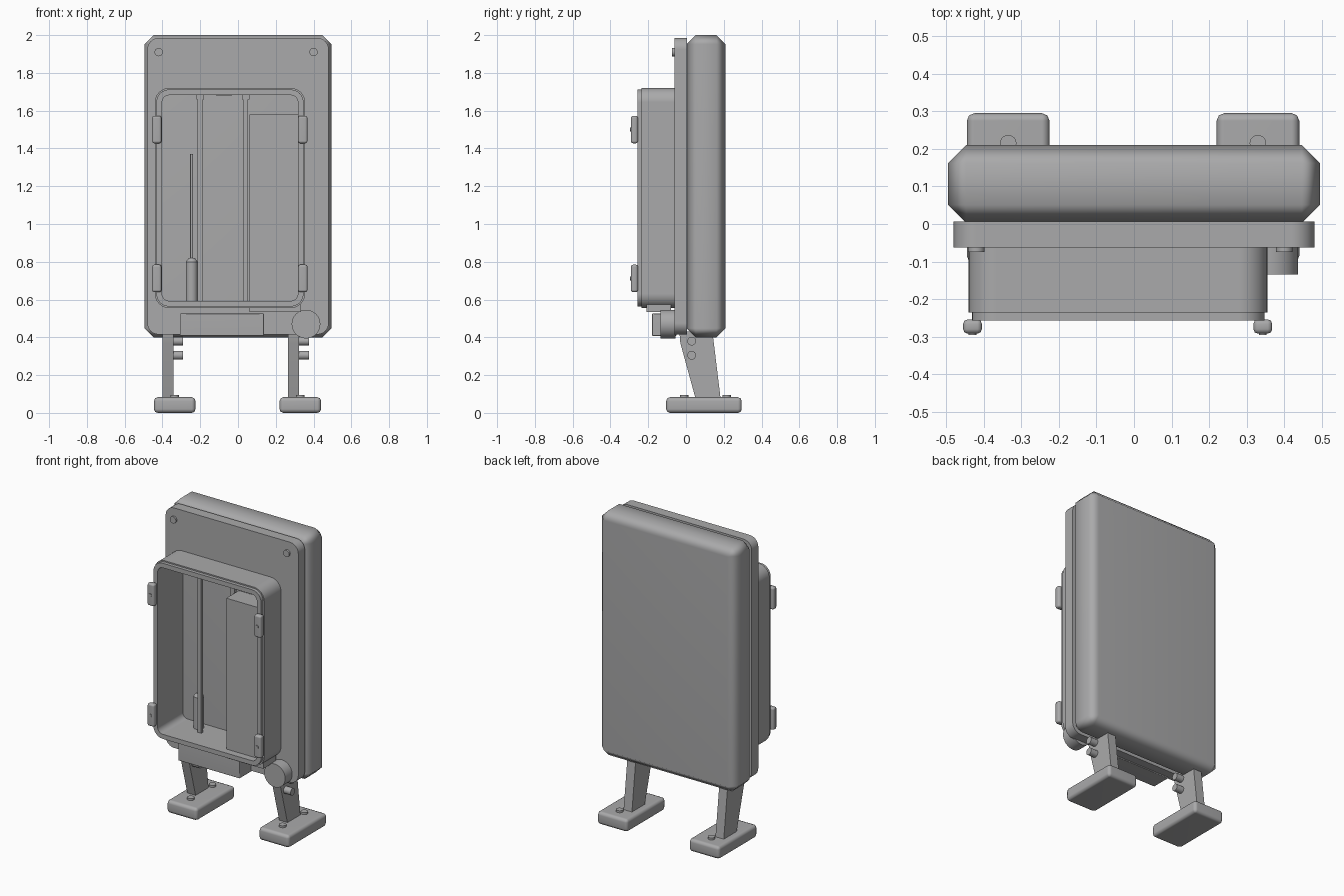
import bpy, bmesh
from math import radians, cos, sin, pi
from mathutils import Matrix, Vector

old = bpy.data.objects.get("Cube")
if old:
    bpy.data.objects.remove(old, do_unlink=True)

grey = bpy.data.materials.new("mid grey")
grey.use_nodes = True
COLOUR = (0.4, 0.4, 0.405, 1)
grey.diffuse_color = COLOUR
grey.node_tree.nodes["Principled BSDF"].inputs["Base Color"].default_value = COLOUR


def finish(name, bm, smooth=50):
    bmesh.ops.recalc_face_normals(bm, faces=bm.faces)
    mesh = bpy.data.meshes.new(name)
    bm.to_mesh(mesh)
    bm.free()
    mesh.materials.append(grey)
    obj = bpy.data.objects.new(name, mesh)
    bpy.context.collection.objects.link(obj)
    bpy.ops.object.select_all(action='DESELECT')
    obj.select_set(True)
    bpy.context.view_layer.objects.active = obj
    bpy.ops.object.shade_smooth_by_angle(angle=radians(smooth))
    weighted = obj.modifiers.new("weighted normals", 'WEIGHTED_NORMAL')
    weighted.keep_sharp = True
    return obj


def box(name, x, y, z, bevel=0, segments=1):
    """Box from (min, max) ranges, optionally bevelled."""
    bm = bmesh.new()
    bmesh.ops.create_cube(bm, size=1)
    for v in bm.verts:
        v.co = Vector([sum(r) / 2 + c * (r[1] - r[0]) for r, c in zip((x, y, z), v.co)])
    if bevel:
        bmesh.ops.bevel(bm, geom=bm.edges[:], offset=bevel, segments=segments,
                        profile=0.5, affect='EDGES')
    return finish(name, bm)


def rod(name, centre, radius, length, axis='Z', tip=None, sides=24):
    bm = bmesh.new()
    turn = {'X': Matrix.Rotation(pi / 2, 4, 'Y'),
            'Y': Matrix.Rotation(pi / 2, 4, 'X'), 'Z': Matrix()}[axis]
    bmesh.ops.create_cone(bm, cap_ends=True, segments=sides, radius1=radius,
                          radius2=radius if tip is None else tip, depth=length,
                          matrix=Matrix.Translation(centre) @ turn)
    return finish(name, bm, 40)


def rounded_rect(x, z, r, inset=0, steps=6):
    """Outline in the xz plane with rounded corners."""
    x0, x1, z0, z1 = x[0] + inset, x[1] - inset, z[0] + inset, z[1] - inset
    r = r - inset
    corners = ((x1 - r, z1 - r), (x0 + r, z1 - r), (x0 + r, z0 + r), (x1 - r, z0 + r))
    return [(cx + r * cos(a), cz + r * sin(a))
            for q, (cx, cz) in enumerate(corners)
            for a in [(q + i / steps) * pi / 2 for i in range(steps + 1)]]


def skin(name, rings):
    """Join successive (outline, y) rings with quads."""
    bm = bmesh.new()
    loops = [[bm.verts.new((px, y, pz)) for px, pz in outline] for outline, y in rings]
    for a, b in zip(loops, loops[1:]):
        for i in range(len(a)):
            j = (i + 1) % len(a)
            bm.faces.new((a[i], a[j], b[j], b[i]))
    return finish(name, bm, 40)


# Rear housing and the front panel with its opening
box("rear_housing", (-0.495, 0.495), (0.003, 0.21), (0.4, 2.0), 0.048)
FX, FZ = (-0.44, 0.355), (0.555, 1.72)
hole = rounded_rect(FX, FZ, 0.075, 0.036)
panel = rounded_rect((-0.48, 0.48), (0.415, 1.985), 0.06)
skin("front_panel", [(hole, 0.006), (panel, 0.006), (panel, -0.062),
                     (hole, -0.062), (hole, 0.006)])

# Deep open frame with a stepped lip
outer = rounded_rect(FX, FZ, 0.075)
lip = rounded_rect(FX, FZ, 0.075, 0.008)
inner = rounded_rect(FX, FZ, 0.075, 0.038)
skin("door_frame", [(outer, -0.05), (outer, -0.235), (lip, -0.235), (lip, -0.257),
                    (inner, -0.257), (inner, 0.006)])

# Clips on the frame edge
for side, cx in (("right", -0.43), ("left", 0.343)):
    for level, cz in (("upper", 1.5), ("lower", 0.712)):
        box(f"{level}_{side}_clip", (cx - 0.025, cx + 0.025), (-0.292, -0.254),
            (cz - 0.073, cz + 0.073), 0.012, 2)
        rod(f"{level}_{side}_clip_pin", (cx, -0.29, cz), 0.01, 0.012, 'Y')

# Interior rails, equipment box and probe
for side, cx in (("right", -0.2), ("left", 0.04)):
    box(f"{side}_rail", (cx - 0.014, cx + 0.014), (-0.115, -0.095), (0.58, 1.695))
    box(f"{side}_rail_cap", (cx - 0.02, cx + 0.02), (-0.12, -0.09), (1.66, 1.695))
box("inner_box", (0.062, 0.33), (-0.21, -0.08), (0.535, 1.58))
box("ceiling_tab", (-0.115, -0.035), (-0.13, -0.07), (1.677, 1.69))
PX, PY = -0.245, -0.055
rod("probe_handle", (PX, PY, 0.69), 0.031, 0.22)
rod("probe_collar", (PX, PY, 0.81), 0.031, 0.02, tip=0.016)
rod("probe_stem", (PX, PY, 1.09), 0.008, 0.56)

# Lower bar, knob and its scale marks
box("lower_bar", (-0.308, 0.138), (-0.18, -0.05), (0.408, 0.525), 0.003)
rod("knob", (0.36, -0.095, 0.47), 0.076, 0.08, 'Y', sides=32)
for i in range(4):
    z = 0.445 + i * 0.017
    box(f"scale_mark_{i + 1}", (0.265, 0.295), (-0.068, -0.06), (z - 0.003, z + 0.003))

# Panel screws
for side, cx in (("right", -0.42), ("left", 0.4)):
    rod(f"{side}_panel_screw", (cx, -0.065, 1.91), 0.022, 0.018, 'Y')

# Feet, slanted legs and bolts
LEG = ((-0.035, 0.43), (0.14, 0.43), (0.185, 0.06), (0.055, 0.06), (-0.03, 0.37))
for side, cx in (("right", -0.335), ("left", 0.33)):
    box(f"{side}_foot", (cx - 0.11, cx + 0.11), (-0.105, 0.295), (0, 0.083), 0.02, 2)
    for place, cy in (("front", -0.01), ("rear", 0.215)):
        rod(f"{side}_{place}_foot_screw", (cx, cy, 0.085), 0.022, 0.022)
    bm = bmesh.new()
    face = bm.faces.new([bm.verts.new((cx - 0.066, y, z)) for y, z in LEG])
    grown = bmesh.ops.extrude_face_region(bm, geom=[face])["geom"]
    bmesh.ops.translate(bm, vec=(0.06, 0, 0),
                        verts=[g for g in grown if isinstance(g, bmesh.types.BMVert)])
    finish(f"{side}_leg", bm, 20)
    for level, cz in (("upper", 0.38), ("lower", 0.305)):
        rod(f"{side}_{level}_leg_bolt", (cx + 0.015, 0.03, cz), 0.023, 0.06, 'X')
